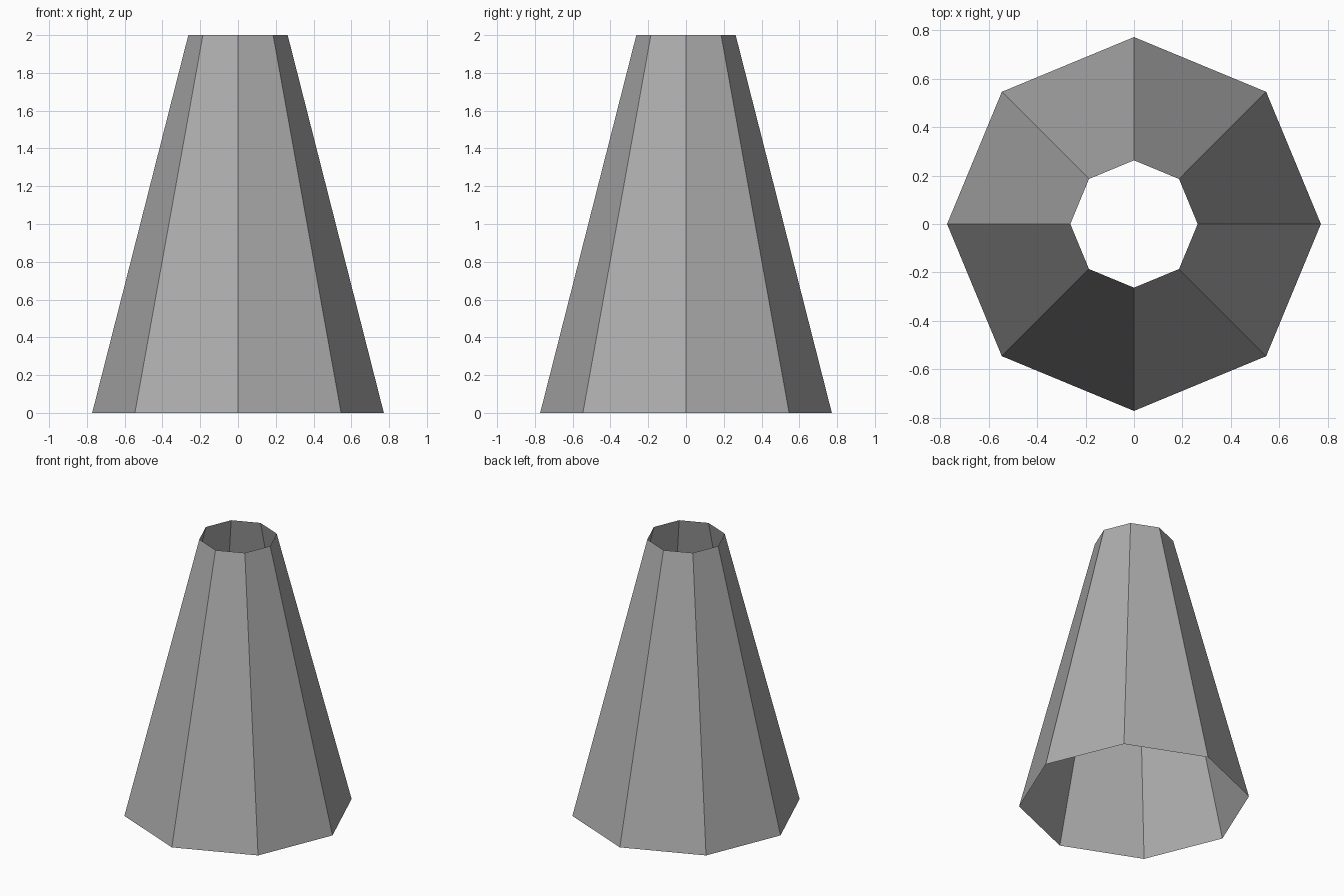
import bpy
import bmesh

cube = bpy.data.objects.get("Cube")
if cube:
    bpy.data.objects.remove(cube, do_unlink=True)

SIDES = 8
BOTTOM_RADIUS = 0.772
TOP_RADIUS = 0.263
HEIGHT = 2.0

# Plain grey material
grey = bpy.data.materials.new("mid_grey")
grey.use_nodes = True
colour = (0.418, 0.418, 0.418, 1.0)
grey.diffuse_color = colour
grey.node_tree.nodes["Principled BSDF"].inputs["Base Color"].default_value = colour

# Tapered eight-sided shell, open at both ends, corners on the axes
bm = bmesh.new()
bmesh.ops.create_cone(bm, cap_ends=False, segments=SIDES,
                      radius1=BOTTOM_RADIUS, radius2=TOP_RADIUS, depth=HEIGHT)
bmesh.ops.translate(bm, verts=bm.verts, vec=(0, 0, HEIGHT / 2))

# Make every side face outward
bm.normal_update()
for face in bm.faces:
    if face.normal.dot(face.calc_center_median()) < 0:
        face.normal_flip()

mesh = bpy.data.meshes.new("tapered_shell")
bm.to_mesh(mesh)
bm.free()
mesh.materials.append(grey)
shell = bpy.data.objects.new("tapered_shell", mesh)
bpy.context.collection.objects.link(shell)
